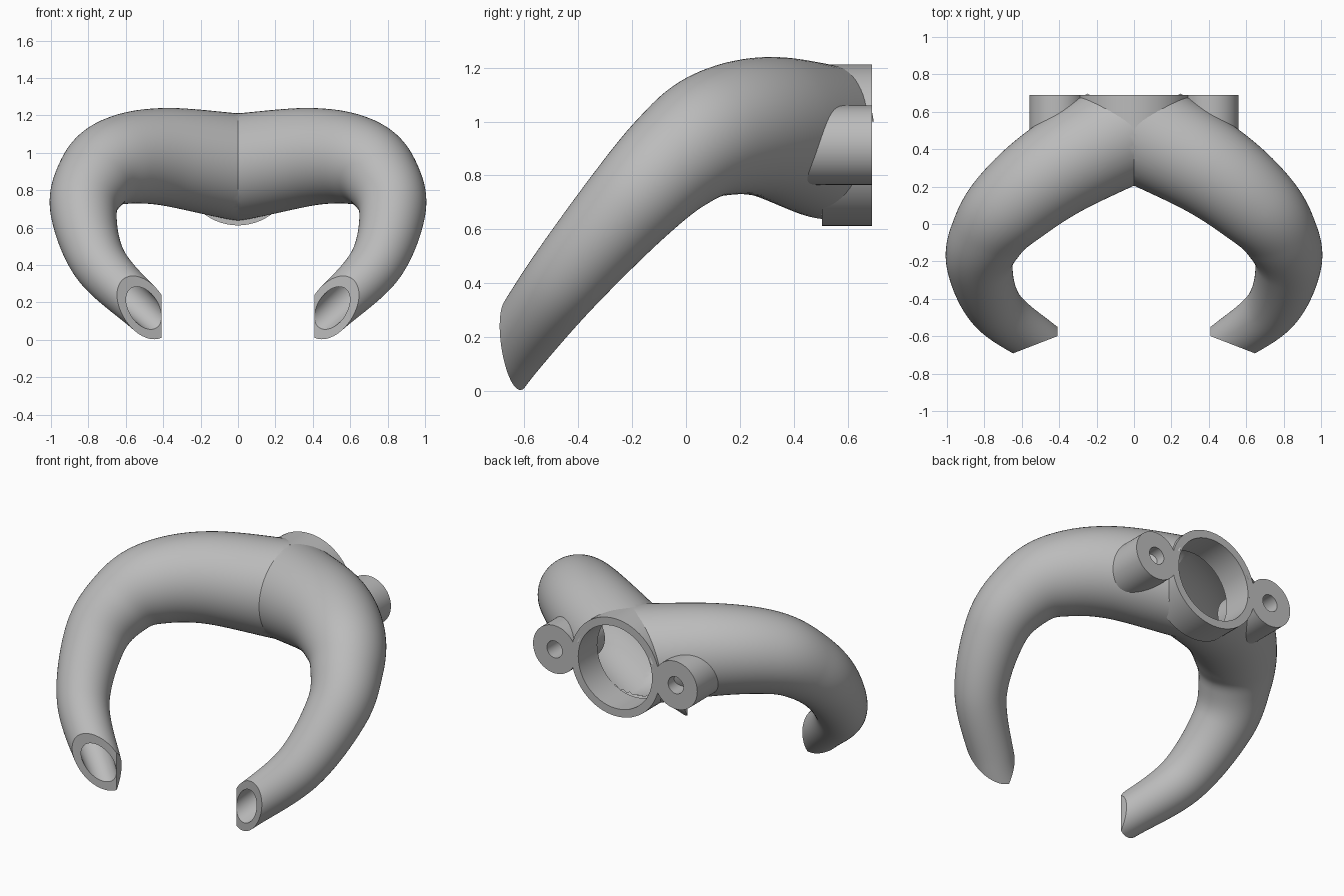
import bpy, bmesh, math
from mathutils import Vector

if "Cube" in bpy.data.objects:
    bpy.data.objects.remove(bpy.data.objects["Cube"])

grey = bpy.data.materials.new("plain grey")
grey.use_nodes = True
grey.diffuse_color = (0.5, 0.5, 0.5, 1)
grey.node_tree.nodes["Principled BSDF"].inputs["Base Color"].default_value = (0.5, 0.5, 0.5, 1)

# Centre line of the left arm: x, y, z, outer radius
PATH = [Vector(p) for p in (
    (-0.72, 0.88, 0.82, 0.30), (-0.36, 0.71, 0.875, 0.295), (0, 0.52, 0.925, 0.285),
    (0.40, 0.30, 0.98, 0.26), (0.645, 0.11, 0.955, 0.235), (0.77, -0.04, 0.86, 0.205),
    (0.825, -0.21, 0.69, 0.178), (0.74, -0.45, 0.41, 0.147),
    (0.50, -0.635, 0.165, 0.123), (0.34, -0.735, 0.03, 0.12), (0.18, -0.83, -0.1, 0.12))]
WALL = 0.04
INLET_Z = 0.912
BACK = 0.69
BORE = 0.252
COLLAR = 0.30
SIDES = 64


def new_object(name, bm):
    bmesh.ops.recalc_face_normals(bm, faces=bm.faces)
    mesh = bpy.data.meshes.new(name)
    bm.to_mesh(mesh)
    bm.free()
    mesh.materials.append(grey)
    obj = bpy.data.objects.new(name, mesh)
    bpy.context.collection.objects.link(obj)
    obj.select_set(True)


def spline(points, steps=16):
    """Smooth interpolation through the inner points."""
    out = []
    for a, b, c, d in zip(points, points[1:], points[2:], points[3:]):
        for i in range(steps):
            t = i / steps
            out.append(0.5 * (2 * b + (c - a) * t + (2 * a - 5 * b + 4 * c - d) * t ** 2
                              + (3 * b - a - 3 * c + d) * t ** 3))
    return out + [points[-2]]


def sweep(bm, shrink):
    """Open round tube along the arm's centre line."""
    samples = spline(PATH)
    centres = [s.to_3d() for s in samples]
    rings = []
    side = Vector((0, 0, 1))
    for i, c in enumerate(centres):
        tangent = (centres[min(i + 1, len(centres) - 1)] - centres[max(i - 1, 0)]).normalized()
        side = (side - tangent * side.dot(tangent)).normalized()
        other = tangent.cross(side)
        r = samples[i].w - shrink
        angles = [math.tau * k / SIDES for k in range(SIDES)]
        rings.append([bm.verts.new(c + r * (math.cos(a) * side + math.sin(a) * other))
                      for a in angles])
    for low, high in zip(rings, rings[1:]):
        for k in range(SIDES):
            n = (k + 1) % SIDES
            bm.faces.new((low[k], low[n], high[n], high[k]))


def everything(bm):
    return bm.verts[:] + bm.edges[:] + bm.faces[:]


def trim(bm, geom, point, keep_side):
    """Cut along a plane and return the new rim edges."""
    cut = bmesh.ops.bisect_plane(bm, geom=geom, dist=1e-5, plane_co=point,
                                 plane_no=keep_side, clear_inner=True)["geom_cut"]
    return [e for e in cut if isinstance(e, bmesh.types.BMEdge)]


def lathe(name, x, profile):
    """Spin a (radius, y) profile about an axis running front to back."""
    bm = bmesh.new()
    verts = [bm.verts.new((x + r, y, INLET_Z)) for r, y in profile]
    edges = [bm.edges.new(pair) for pair in zip(verts, verts[1:])]
    bmesh.ops.spin(bm, geom=verts + edges, cent=(x, 0, INLET_Z), axis=(0, 1, 0),
                   angle=math.tau, steps=SIDES)
    bmesh.ops.remove_doubles(bm, verts=bm.verts, dist=1e-4)
    new_object(name, bm)


bpy.ops.object.select_all(action="DESELECT")

# Hollow arm: outer skin and air passage, trimmed at the middle and the mouth
bm = bmesh.new()
sweep(bm, 0)
sweep(bm, WALL)
trim(bm, everything(bm), (0, 0, 0), (1, 0, 0))
mouth_normal = Vector((0.36, 0.93, 0))
rim = trim(bm, everything(bm), (0.41, -0.6, 0), mouth_normal)
bmesh.ops.triangle_fill(bm, edges=rim, use_beauty=True, normal=-mouth_normal)

# Flat side cut on the nozzle
nozzle_faces = [f for f in bm.faces if f.calc_center_median().y < -0.3]
nozzle = {g for f in nozzle_faces for g in (*f.verts, *f.edges, f)}
rim = trim(bm, list(nozzle), (0.408, 0, 0), (1, 0, 0))
bmesh.ops.triangle_fill(bm, edges=rim, use_beauty=True, normal=(-1, 0, 0))

# Opening behind the inlet, its edge hidden inside the collar wall
opening = []
for f in bm.faces:
    c = f.calc_center_median()
    inside = math.hypot(c.x, c.z - INLET_Z) < (BORE + COLLAR) / 2
    if c.y > BACK or (c.y > 0.52 and inside):
        opening.append(f)
bmesh.ops.delete(bm, geom=opening, context="FACES")

# Mirror the arm to the other side
copy = bmesh.ops.duplicate(bm, geom=everything(bm))["geom"]
for v in copy:
    if isinstance(v, bmesh.types.BMVert):
        v.co.x = -v.co.x
bmesh.ops.remove_doubles(bm, verts=bm.verts, dist=1e-4)
new_object("twin_duct", bm)

# Round inlet collar
lathe("inlet_collar", 0, [(BORE, 0.505), (COLLAR, 0.505), (COLLAR, BACK), (BORE, BACK),
                          (BORE, 0.505)])

# Screw bosses with blind holes
for side_name, x in (("left", 0.413), ("right", -0.413)):
    lathe(side_name + "_screw_boss", x, [(0, 0.41), (0.147, 0.41), (0.147, BACK), (0.052, BACK),
                                         (0.052, 0.56), (0, 0.56)])

# Smooth curved walls, crisp rims
bpy.context.view_layer.objects.active = bpy.data.objects["twin_duct"]
bpy.ops.object.shade_smooth_by_angle(angle=math.radians(30))
